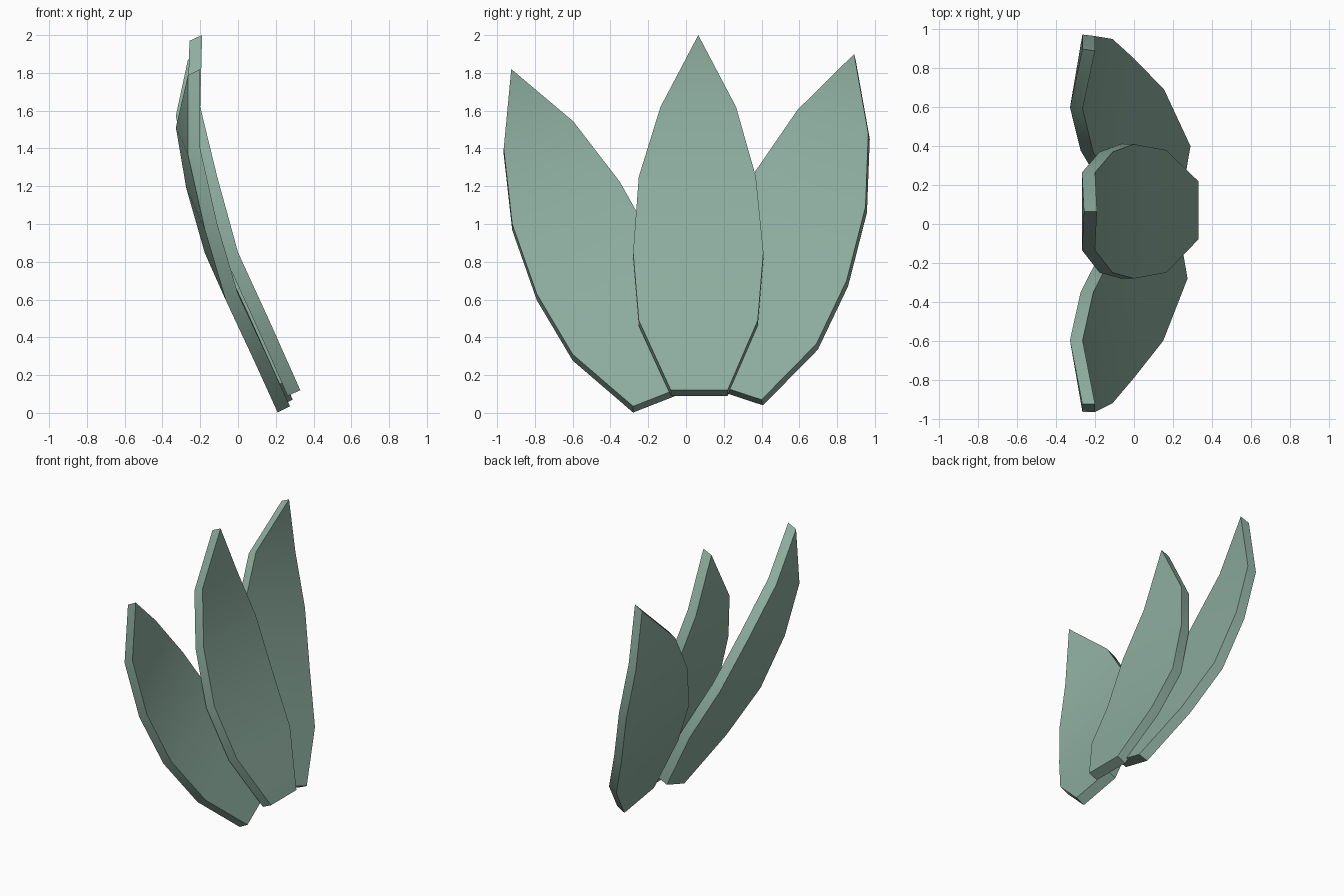
import bpy, bmesh
from mathutils import Vector

if "Cube" in bpy.data.objects:
    bpy.data.objects.remove(bpy.data.objects["Cube"])

WIDTHS = [0.30, 0.63, 0.69, 0.62, 0.40]      # leaf width at each section, base to top

green = bpy.data.materials.new("leaf_green")
green.diffuse_color = (0.27, 0.42, 0.35, 1)
green.use_nodes = True
green.node_tree.nodes["Principled BSDF"].inputs["Base Color"].default_value = green.diffuse_color


def leaf(name, edge, across, tip, thickness):
    """Curved leaf slab: outer edge points, direction across the leaf, tip and thickness offset."""
    across = Vector(across).normalized()
    outer = [Vector(p) for p in edge]
    inner = [p + across * w for p, w in zip(outer, WIDTHS)]
    bm = bmesh.new()

    def layer(offset):
        make = lambda pts: [bm.verts.new(p + offset) for p in pts]
        return make(outer), make(inner), make([Vector(tip)])[0]

    front, back = layer(Vector()), layer(Vector(thickness))
    # front and back surfaces
    for o, i, t in (front, back):
        for k in range(len(o) - 1):
            bm.faces.new((o[k], i[k], i[k + 1], o[k + 1]))
        bm.faces.new((o[-1], i[-1], t))
    # rim all the way round
    ring = [o + [t] + i[::-1] for o, i, t in (front, back)]
    n = len(ring[0])
    for k in range(n):
        j = (k + 1) % n
        bm.faces.new((ring[0][k], ring[0][j], ring[1][j], ring[1][k]))
    bmesh.ops.recalc_face_normals(bm, faces=bm.faces)
    mesh = bpy.data.meshes.new(name)
    bm.to_mesh(mesh)
    bm.free()
    mesh.materials.append(green)
    ob = bpy.data.objects.new(name, mesh)
    bpy.context.collection.objects.link(ob)
    bpy.ops.object.select_all(action='DESELECT')
    ob.select_set(True)
    bpy.context.view_layer.objects.active = ob
    bpy.ops.object.shade_smooth_by_angle()


# upright middle leaf
leaf("middle_leaf",
     [(0.33, -0.08, 0.12), (0.165, -0.25, 0.49), (0, -0.28, 0.85),
      (-0.11, -0.25, 1.25), (-0.20, -0.135, 1.62)],
     (0, 1, 0), (-0.19, 0.065, 2.0), (-0.067, 0, -0.03))

# leaf leaning towards the back
leaf("back_leaf",
     [(0.29, 0.40, 0.07), (0.155, 0.69, 0.365), (0, 0.85, 0.70),
      (-0.11, 0.95, 1.09), (-0.20, 0.965, 1.48)],
     (-0.16, -0.94, 0.31), (-0.20, 0.89, 1.90), (-0.065, 0.008, -0.03))

# leaf leaning towards the front
leaf("front_leaf",
     [(0.275, -0.28, 0.035), (0.15, -0.60, 0.31), (0, -0.79, 0.63),
      (-0.11, -0.92, 1.00), (-0.20, -0.965, 1.40)],
     (-0.16, 0.92, 0.36), (-0.20, -0.925, 1.82), (-0.065, 0, -0.033))
